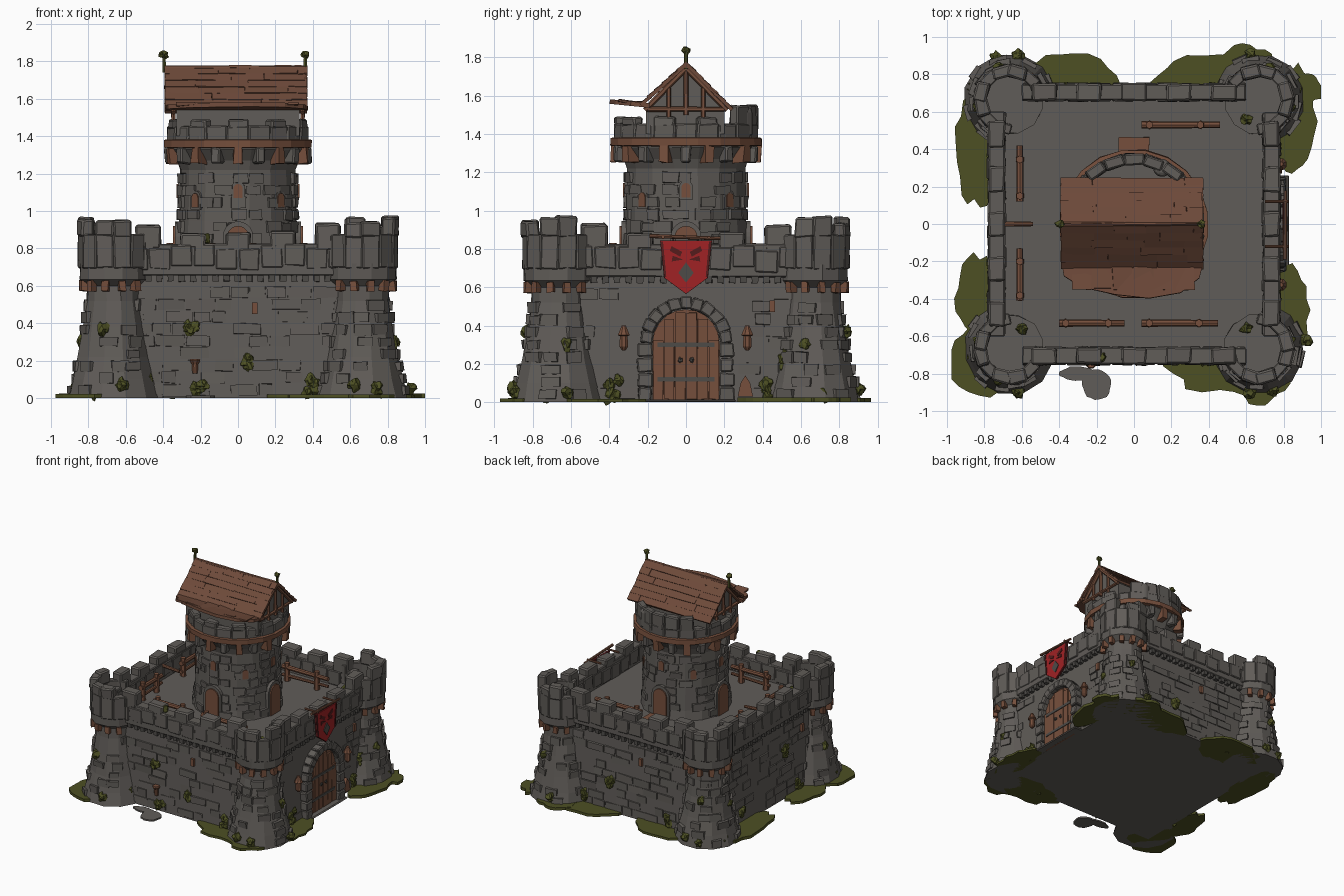
import bpy, bmesh, math, random
from mathutils import Matrix, Vector

if "Cube" in bpy.data.objects:
    bpy.data.objects.remove(bpy.data.objects["Cube"])
random.seed(4)
R, PI = random.uniform, math.pi
T = lambda x, y, z: Matrix.Translation((x, y, z))
rot = lambda a, ax='Z': Matrix.Rotation(a, 4, ax)
I4 = Matrix.Identity(4)

def mat(name, c):
    m = bpy.data.materials.new(name)
    m.diffuse_color = (*c, 1)
    m.use_nodes = True
    m.node_tree.nodes["Principled BSDF"].inputs["Base Color"].default_value = m.diffuse_color
    return m
stone = mat("grey stone", (.118, .108, .098))
shade = mat("dark stone", (.075, .07, .064))
wood = mat("brown timber", (.18, .078, .045))
tile = mat("brown roof boards", (.155, .068, .042))
red = mat("banner red", (.35, .016, .018))
maroon = mat("banner dark red", (.09, .012, .012))
moss = mat("olive moss", (.075, .08, .017))

def obj(name, bm, m, bevel=0):
    bmesh.ops.recalc_face_normals(bm, faces=bm.faces[:])
    me = bpy.data.meshes.new(name)
    bm.to_mesh(me); bm.free()
    me.materials.append(m)
    o = bpy.data.objects.new(name, me)
    bpy.context.collection.objects.link(o)
    if bevel:
        b = o.modifiers.new("bevel", 'BEVEL'); b.width = bevel; b.segments = 1
    return o

def box(bm, M, size, j=0.0):
    vs = bmesh.ops.create_cube(bm, size=1)['verts']
    for v in vs:
        v.co = M @ Vector([c * s + R(-j, j) for c, s in zip(v.co, size)])

def prism(bm, pts, d0, d1, M=I4):
    a = [bm.verts.new(M @ Vector((u, d0, z))) for u, z in pts]
    b = [bm.verts.new(M @ Vector((u, d1, z))) for u, z in pts]
    bm.faces.new(a); bm.faces.new(b[::-1])
    for i in range(len(a)):
        k = (i + 1) % len(a)
        bm.faces.new((a[i], a[k], b[k], b[i]))

def arch(bm, w, h, d, M):
    pts = [(-w, 0), (w, 0)] + [(w * math.cos(i * PI / 10), h - w + w * math.sin(i * PI / 10)) for i in range(11)]
    prism(bm, pts, -d, .03, M)

def lathe(bm, prof, n, x=0, y=0, j=0.0):
    rings = []
    for r, z in prof:
        rings.append([bm.verts.new((x + (r + R(-j, j)) * math.cos((i + .5) * 2 * PI / n),
                                    y + (r + R(-j, j)) * math.sin((i + .5) * 2 * PI / n), z)) for i in range(n)])
    for a, b in zip(rings, rings[1:]):
        for i in range(n):
            k = (i + 1) % n
            bm.faces.new((a[i], a[k], b[k], b[i]))
    bm.faces.new(rings[0]); bm.faces.new(rings[-1])

def rod(bm, a, b, r, n=8):
    a, b = Vector(a), Vector(b)
    M = T(*((a + b) / 2)) @ (b - a).to_track_quat('Z', 'Y').to_matrix().to_4x4()
    bmesh.ops.create_cone(bm, cap_ends=True, segments=n, radius1=r, radius2=r * .85, depth=(b - a).length, matrix=M)

def leaf(bm, p, s):
    vs = bmesh.ops.create_icosphere(bm, subdivisions=2, radius=1)['verts']
    for v in vs:
        k = R(.55, 1.2)
        v.co = Vector(p) + Vector([c * q * k for c, q in zip(v.co, s)])

def lerp(prof, z):
    for (r0, z0), (r1, z1) in zip(prof, prof[1:]):
        if z0 <= z <= z1:
            return r0 + (r1 - r0) * (z - z0) / max(z1 - z0, 1e-6)
    return prof[-1][0]

def round_stones(bm, prof, x, y, z0, z1, n):
    z = z0
    while z < z1:
        for i in range(n):
            if R(0, 1) < .6:
                a = (i + R(-.3, .3)) * 2 * PI / n
                box(bm, T(x, y, 0) @ rot(a) @ T(0, -lerp(prof, z) + .007, z), (R(.07, .1), .03, R(.045, .06)), .004)
        z += .065

# curtain wall, parapets, merlons
body, bricks, para, merl, corb = [bmesh.new() for _ in range(5)]
b = [body.verts.new((sx * x, sy * y, z)) for x, y, z in ((.76, .73, 0), (.74, .71, .68)) for sx, sy in ((1, 1), (-1, 1), (-1, -1), (1, -1))]
for f in ((0, 1, 2, 3), (4, 5, 6, 7), (0, 1, 5, 4), (1, 2, 6, 5), (2, 3, 7, 6), (3, 0, 4, 7)):
    body.faces.new([b[i] for i in f])
SIDES = [(rot(k * PI / 2), .74 if k % 2 else .71) for k in range(4)]
for k, (M, d) in enumerate(SIDES):
    for row in range(9):
        z, u = .045 + row * .065, -.56
        while u < .54:
            w = R(.08, .17)
            if R(0, 1) < .55 and not (k == 1 and abs(u + w / 2) < .3 and z < .58):
                box(bricks, M @ T(u + w / 2, -d - .02 * (1 - z / .68), z), (w - .01, R(.008, .022), .057), .004)
            u += w
    box(para, M @ T(0, -d + .005, .74), (1.2, .085, .17), .003)
    for i in range(10):
        box(para, M @ T(-.54 + .12 * i, -d + .005, R(.735, .765)), (.112, .098, .115), .005)
    for i in range(19):
        box(corb, M @ T(-.54 + .06 * i, -d - .012, .64), (.032, .045, .035), .003)
    for i, h in enumerate((.93, .89, .88, .89, .93)):
        box(merl, M @ T(-.48 + .24 * i, -d + .005, (h + .79) / 2), (.135, .09, h - .79 + R(-.02, .01)), .006)

# corner towers
TP = [(.25, 0), (.225, .1), (.195, .22), (.165, .38), (.145, .52), (.145, .6), (.185, .635), (.185, .72)]
tow, tcor = bmesh.new(), bmesh.new()
for sx in (-1, 1):
    for sy in (-1, 1):
        cx, cy = sx * .665, sy * .665
        lathe(tow, TP, 12, cx, cy, .006)
        round_stones(bricks, TP, cx, cy, .04, .56, 9)
        out = Vector((sx, sy)).normalized()
        for i in range(12):
            a = (i + .5) * 2 * PI / 12
            dr = Vector((math.sin(a), -math.cos(a)))
            M = T(cx, cy, 0) @ rot(a)
            f = dr.dot(out)
            if f > -.6:
                box(para, M @ T(0, -.155, .785), (.095, .06, .18), .004)
            if f > -.3:
                box(tcor, M @ T(0, -.165, .6), (.035, .04, .055), .004)
            if f > -.3 and i % 3 != 1:
                h = R(.93, .98)
                box(merl, M @ T(0, -.153, (h + .86) / 2), (.105, .07, h - .86), .006)
obj("curtain_wall", body, stone); obj("corner_towers", tow, stone)
obj("parapets", para, stone, .006); obj("merlons", merl, stone, .01)
obj("wall_corbels", corb, shade); obj("tower_corbels", tcor, wood)

# central keep
KP = [(.345, .66), (.33, .76), (.318, .95), (.312, 1.22), (.33, 1.27), (.375, 1.33), (.375, 1.4)]
keep, kcor, crown = bmesh.new(), bmesh.new(), bmesh.new()
lathe(keep, KP, 16, 0, 0, .004)
round_stones(bricks, KP, 0, 0, .72, 1.22, 20)
obj("keep_tower", keep, stone); obj("raised_stones", bricks, stone)
ringm = bmesh.new()
lathe(ringm, [(.36, 1.335), (.4, 1.34), (.4, 1.38), (.36, 1.385)], 20, 0, 0, .004)
for i in range(20):
    M = rot(i * 2 * PI / 20)
    box(crown if i % 2 else kcor, M @ T(0, -.355, 1.295), (.05, .075, .085), .006)
    box(crown, M @ T(0, -.345, 1.41), (.118, .06, .09), .005)
    if i % 2 == 0 or 8 < i < 13:
        h = 1.55 if 6 < i < 14 else 1.49
        box(crown, M @ T(0, -.345, (h + 1.44) / 2), (.105, .06, h - 1.44), .006)
lathe(crown, [(.05, 1.39), (.05, 1.52), (.035, 1.54)], 8, .15, .3)
obj("keep_crown", crown, stone, .008); obj("keep_corbels", kcor, wood); obj("keep_timber_ring", ringm, wood)

# keep doors and windows with stone frames
doors, frames = bmesh.new(), bmesh.new()
for k in range(8):
    M = rot(k * PI / 4)
    if k % 2 == 0:
        arch(doors, .06, .24, .022, M @ T(0, -.325, .68))
        arch(frames, .08, .265, .012, M @ T(0, -.325, .68))
    z = 1.07 if k % 2 == 0 else 1.02
    arch(doors, .024, .075, .018, M @ T(0, -.31, z))
    arch(frames, .036, .1, .012, M @ T(0, -.31, z - .012))
# small wall slits
for M, d in SIDES:
    box(doors, M @ T(.09, -d - .01, .48) if d < .73 else M @ T(.45, -d - .01, .5), (.028, .03, .06))
obj("doors_and_windows", doors, wood); obj("opening_frames", frames, stone)

# gabled roof
roof, gable, beams = bmesh.new(), bmesh.new(), bmesh.new()
for s, yb, zb in ((1, .235, 1.53), (-1, -.23, 1.555)):
    ang = math.atan2(zb - 1.765, yb) if s > 0 else math.atan2(1.765 - zb, -yb)
    L = math.hypot(yb, 1.765 - zb)
    prism(roof, [(0, 1.75), (yb, zb - .01), (yb, zb + .005), (0, 1.77)], -.37, .385, rot(PI / 2))
    for c in range(6):
        t, x = (c + .5) / 6, -.392
        while x < .34:
            w = min(R(.15, .3), .37 - x)
            box(roof, T(x + w / 2, yb * t, 1.768 + (zb - 1.765) * t) @ rot(ang + s * .08, 'X'), (w, L / 6 + .015, .016), .003)
            x += w
flat = [(-.39, -.19), (-.375, -.28), (-.28, -.34), (-.1, -.38), (.08, -.4), (.25, -.37), (.35, -.29), (.375, -.19)]
prism(roof, flat, -.012, .012, T(0, 0, 1.53) @ rot(-.1, 'X') @ rot(-PI / 2, 'X'))
for i in range(6):
    box(roof, T(-.28 + i * .11, -.29 + R(-.01, .01), 1.565) @ rot(-.05 + R(-.1, .1), 'X'), (.105, .13, .015), .006)
rod(roof, (-.392, 0, 1.765), (.37, 0, 1.765), .014)
prism(gable, [(-.21, 1.4), (.2, 1.4), (.2, 1.54), (0, 1.74), (-.21, 1.55)], -.33, .33, rot(PI / 2))
for x in (-.345, .345):
    for s in (-1, 1):
        rod(beams, (x, 0, 1.745), (x, s * .215, 1.525), .016, 6)
        rod(beams, (x, s * .09, 1.42), (x, s * .09, 1.64), .013, 6)
    rod(beams, (x, -.2, 1.53), (x, .2, 1.53), .014, 6)
    rod(beams, (x, 0, 1.5), (x, 0, 1.74), .014, 6)
obj("roof_boards", roof, tile); obj("gable_walls", gable, stone); obj("gable_beams", beams, wood)
fin = bmesh.new()
for x in (-.395, .36):
    rod(fin, (x, 0, 1.74), (x, 0, 1.84), .011, 6)
    leaf(fin, (x, 0, 1.835), (.028, .022, .022))
obj("roof_finials", fin, moss)

# main gate on the right side
G = SIDES[1][0]
gate, iron, surround = bmesh.new(), bmesh.new(), bmesh.new()
arch(gate, .175, .485, .0, G @ T(0, -.772, 0))
for i in range(6):
    u = -.145 + i * .058
    h = .3 + math.sqrt(max(.172 ** 2 - (abs(u) + .026) ** 2, 0))
    box(gate, G @ T(u, -.773, h / 2 + .01), (.052, .022, h - .01), .002)
for z in (.12, .3):
    box(iron, G @ T(0, -.785, z), (.3, .008, .022))
for s in (-1, 1):
    leaf(iron, G @ Vector((s * .03, -.788, .22)), (.012, .012, .016))
for i in range(11):
    a = (i + .5) * PI / 11
    box(surround, G @ T(.208 * math.cos(a), -.772, .31 + .208 * math.sin(a)) @ rot(PI / 2 - a, 'Y'), (.062, .075, .065), .005)
for s in (-1, 1):
    for i in range(4):
        box(surround, G @ T(s * .213, -.775, .04 + i * .077), (R(.065, .085), .075, .072), .005)
box(surround, G @ T(0, -.765, .008), (.52, .13, .015))
obj("gate_door", gate, wood); obj("gate_iron", iron, shade); obj("gate_surround", surround, stone, .007)

# banner and pole
bn, edge, emb, pole = bmesh.new(), bmesh.new(), bmesh.new(), bmesh.new()
shield = [(-.135, .845), (.135, .845), (.115, .65), (0, .565), (-.115, .65)]
prism(edge, shield, -.808, -.795, G)
prism(bn, [(u * .98, .72 + (z - .72) * .98) for u, z in shield], -.814, -.8, G)
for s in (-1, 1):
    prism(emb, [(s * .02, .785), (s * .075, .815), (s * .085, .79), (s * .03, .76)], -.819, -.81, G)
    prism(emb, [(s * .015, .745), (s * .07, .765), (s * .075, .735)], -.819, -.81, G)
    prism(edge, [(s * .135, .84), (s * .12, .84), (s * .103, .655), (s * .114, .65)], -.818, -.81, G)
dia = bmesh.new()
prism(dia, [(0, .625), (.04, .675), (0, .73), (-.04, .675)], -.82, -.81, G)
rod(pole, G @ Vector((-.19, -.808, .868)), G @ Vector((.18, -.808, .855)), .011)
for u in (-.12, .12):
    rod(pole, G @ Vector((u, -.7, .86)), G @ Vector((u, -.825, .86)), .009)
obj("banner", bn, red); obj("banner_edge", edge, maroon); obj("banner_emblem", emb, maroon)
obj("banner_diamond", dia, shade); obj("banner_pole", pole, wood)

# lanterns, brackets, courtyard rails
props = bmesh.new()
for u in (-.325, .32):
    x, y, _ = G @ Vector((u, -.785, 0))
    lathe(props, [(.01, .27), (.024, .29), (.022, .345), (.034, .35), (.018, .385), (.012, .4)], 8, x, y)
prism(props, [(.27, .03), (.35, .03), (.335, .1), (.31, .14), (.285, .1)], -.79, -.75, G)
lathe(props, [(.015, .13), (.018, .18), (.03, .2), (.025, .21)], 8, -.23, -.745)
for a, b in (((-.61, .12), (-.61, .42)), ((-.61, -.41), (-.61, -.13)), ((-.4, -.53), (-.05, -.53)), ((.04, -.53), (.45, -.53)), ((.04, .53), (.46, .53))):
    rod(props, (*a, .79), (*b, .79), .02)
    rod(props, (*a, .72), (*b, .73), .014)
    for t in (.1, .75):
        x, y = a[0] + (b[0] - a[0]) * t, a[1] + (b[1] - a[1]) * t
        rod(props, (x, y, .67), (x, y, .83), .024, 6)
rod(props, (-.7, 0, .8), (-.54, 0, .79), .014)
box(props, T(0, .41, .69), (.16, .11, .03), .004)
obj("timber_props", props, wood)

# grass skirts, leaf clumps and loose paving
grass, plants, slab = bmesh.new(), bmesh.new(), bmesh.new()
def patch(bm, x, y, rx, ry, h, j=.2, n=22):
    pts = []
    for i in range(n):
        k, a = R(1 - j, 1 + j * .3), i * 2 * PI / n
        pts.append((max(-1, min(1, x + rx * k * math.cos(a))), max(-.97, min(.97, y + ry * k * math.sin(a)))))
    prism(bm, pts, -h, 0, rot(-PI / 2, 'X'))
for x, y, rx, ry in ((-.36, .74, .28, .19), (-.84, .42, .12, .34), (.42, .76, .34, .16), (.6, .83, .16, .14), (.86, .55, .12, .3),
                     (-.8, -.72, .21, .2), (-.84, -.4, .12, .24), (.5, -.76, .34, .16), (.68, -.8, .16, .18), (.83, -.46, .12, .26), (.92, .72, .09, .09)):
    patch(grass, x, y, rx, ry, R(.016, .024))
patch(slab, -.3, -.8, .1, .04, .012, .1); patch(slab, -.2, -.86, .08, .085, .013, .1)
for u, z, k in ((-.24, .37, 0), (.04, .17, 0), (-.2, .05, 0), (.38, .06, 0), (-.5, .06, 0), (.5, .22, 1), (-.38, .08, 1), (.42, .07, 1),
                (-.2, .25, 2), (.35, .06, 2), (-.4, .07, 2), (.2, .4, 3), (-.35, .08, 3), (.4, .06, 3)):
    M, d = SIDES[k]
    for i in range(4):
        p = M @ Vector((u + R(-.03, .03), -d - .025, z + R(-.045, .04)))
        leaf(plants, p, (.03, .024, .036) if k % 2 == 0 else (.024, .03, .036))
for sx in (-1, 1):
    for sy in (-1, 1):
        for x, y, z in ((.72, .83, .37), (.86, .72, .05), (.74, .89, .05), (.62, .9, .07), (.92, .62, .05), (.6, .56, .73), (.83, .62, .3)):
            if R(0, 1) < .75:
                leaf(plants, (sx * x, sy * y, max(z, .05)), (.035, .035, .04))
for x, y in ((-.17, -.71), (.5, .7), (-.74, .5), (.74, .5)):
    leaf(plants, (x, y, .85), (.03, .03, .035))
obj("grass_patches", grass, moss); obj("leaf_clumps", plants, moss); obj("paving_stones", slab, stone)
